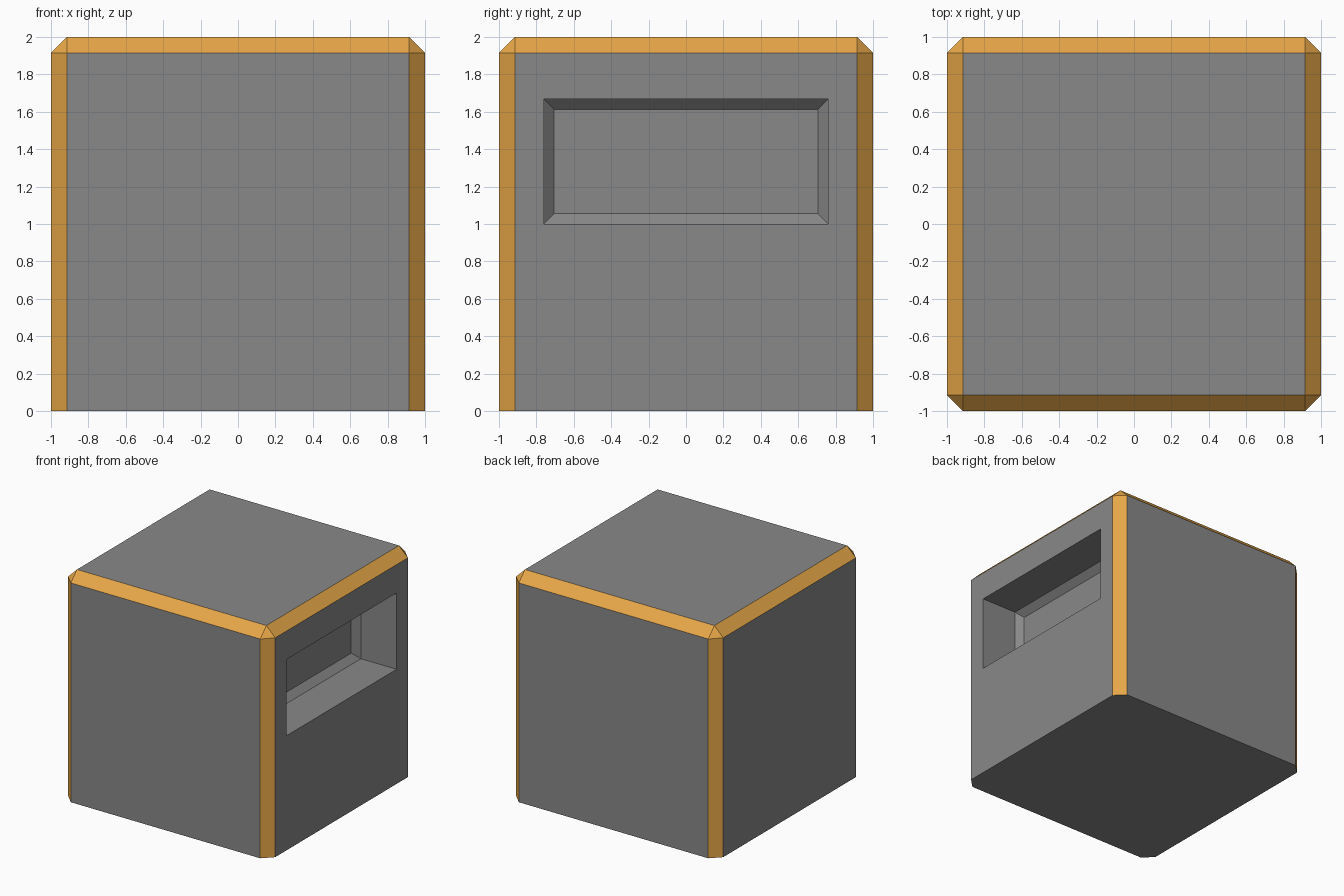
import bpy, bmesh
from mathutils import Matrix

if "Cube" in bpy.data.objects:
    bpy.data.objects.remove(bpy.data.objects["Cube"])

def material(name, rgb):
    m = bpy.data.materials.new(name)
    m.diffuse_color = (*rgb, 1)
    m.use_nodes = True
    m.node_tree.nodes["Principled BSDF"].inputs["Base Color"].default_value = m.diffuse_color
    return m

bm = bmesh.new()
bmesh.ops.create_cube(bm, size=2, matrix=Matrix.Translation((0, 0, 1)))

# Coloured chamfers on every edge except the four on the floor
edges = [e for e in bm.edges if any(v.co.z > 1 for v in e.verts)]
bmesh.ops.bevel(bm, geom=edges, offset=0.085, offset_type='OFFSET',
                segments=1, affect='EDGES', profile=0.5, material=1)

# Recess in the right side: opening, straight wall, chamfered back
bm.normal_update()
side = max(bm.faces, key=lambda f: f.normal.x * f.calc_area() if f.normal.x > 0.99 else 0)
for x, half_w, half_h in ((1, 0.76, 0.333), (0.655, 0.76, 0.333), (0.6, 0.705, 0.278)):
    bmesh.ops.inset_individual(bm, faces=[side], thickness=0.02)
    c = side.calc_center_median()
    for v in side.verts:
        v.co = (x, half_w if v.co.y > c.y else -half_w,
                1.334 + (half_h if v.co.z > c.z else -half_h))

bm.normal_update()
mesh = bpy.data.meshes.new("crate_body")
bm.to_mesh(mesh)
bm.free()
mesh.materials.append(material("grey", (0.25, 0.25, 0.25)))
mesh.materials.append(material("orange_trim", (0.8, 0.386, 0.065)))
crate = bpy.data.objects.new("crate_body", mesh)
bpy.context.collection.objects.link(crate)
